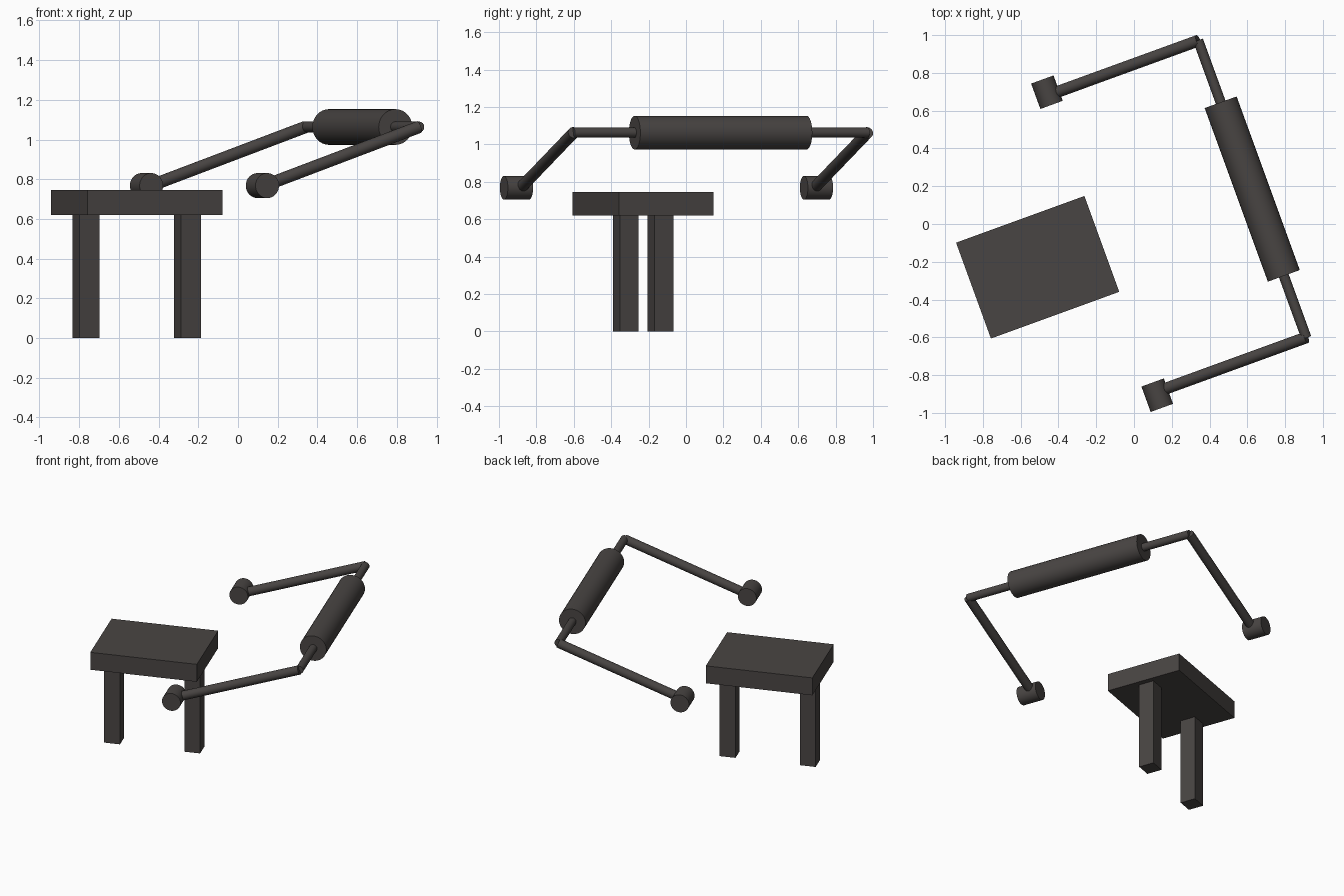
import bpy
import math
from mathutils import Vector, Matrix

cube = bpy.data.objects.get("Cube")
if cube:
    bpy.data.objects.remove(cube, do_unlink=True)

mat = bpy.data.materials.new("dark warm grey")
mat.use_nodes = True
COLOUR = (0.066, 0.059, 0.056, 1)
mat.diffuse_color = COLOUR
mat.node_tree.nodes["Principled BSDF"].inputs["Base Color"].default_value = COLOUR

# Everything is turned by the same angle about z
TURN = Matrix.Rotation(math.radians(20), 4, "Z")
BENCH = Matrix.Translation((-0.51, -0.229, 0)) @ TURN
FRAME = Matrix.Translation((0.626, 0.185, 0)) @ TURN


def box(name, centre, size):
    """Box in the bench's own axes."""
    bpy.ops.mesh.primitive_cube_add(size=1)
    ob = bpy.context.object
    ob.name = name
    ob.data.transform(Matrix.Diagonal((*size, 1)))
    ob.matrix_world = BENCH @ Matrix.Translation(centre)
    ob.data.materials.append(mat)


def rod(name, start, end, radius):
    """Round bar between two points in the frame's own axes."""
    a, b = Vector(start), Vector(end)
    bpy.ops.mesh.primitive_cylinder_add(vertices=32, radius=radius, depth=(b - a).length)
    ob = bpy.context.object
    ob.name = name
    aim = (b - a).to_track_quat("Z", "Y").to_matrix().to_4x4()
    ob.matrix_world = FRAME @ Matrix.Translation((a + b) / 2) @ aim
    ob.data.materials.append(mat)
    bpy.ops.object.shade_smooth_by_angle(angle=math.radians(35))


# Bench: thick top on two square legs
box("bench_top", (0, 0, 0.683), (0.723, 0.54, 0.126))
for side, s in (("right", -1), ("left", 1)):
    box(side + "_bench_leg", (s * 0.272, 0, 0.31), (0.107, 0.107, 0.62))

# Frame: thin bar through a thick roller
BAR_Z = 1.063
rod("cross_bar", (0, -0.838, BAR_Z), (0, 0.838, BAR_Z), 0.027)
rod("roller", (0, -0.489, BAR_Z), (0, 0.489, BAR_Z), 0.09)

# Sloping arms, each ending in a short drum
for side, s in (("front", -1), ("back", 1)):
    rod(side + "_arm", (0, s * 0.836, BAR_Z), (-0.80, s * 0.836, 0.778), 0.031)
    rod(side + "_drum", (-0.846, s * 0.782, 0.768), (-0.846, s * 0.925, 0.768), 0.063)
